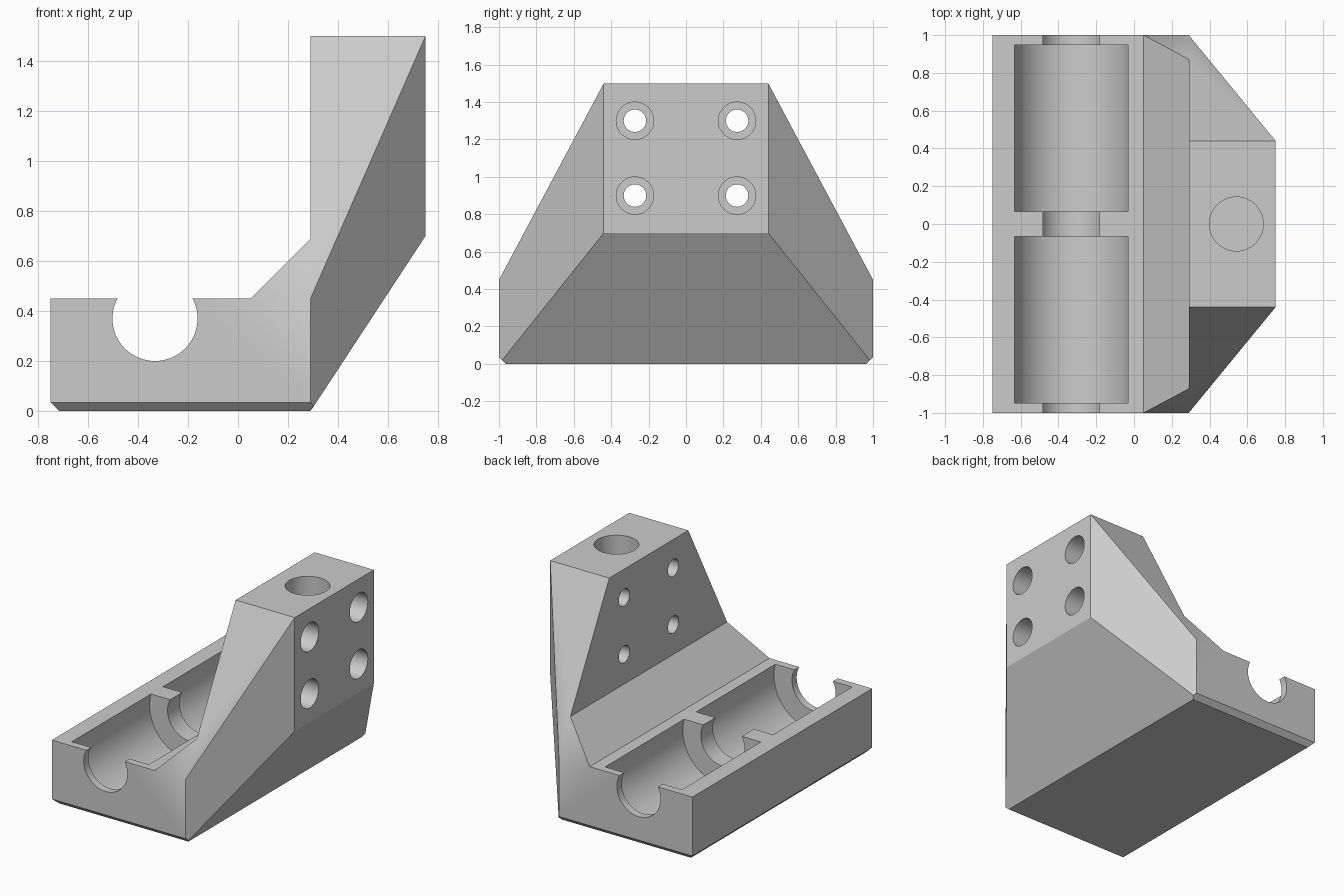
import bpy, bmesh, math
from mathutils import Vector

if "Cube" in bpy.data.objects:
    bpy.data.objects.remove(bpy.data.objects["Cube"], do_unlink=True)

grey = bpy.data.materials.new("plain grey")
grey.use_nodes = True
colour = (0.6, 0.6, 0.6, 1)
grey.diffuse_color = colour
grey.node_tree.nodes["Principled BSDF"].inputs["Base Color"].default_value = colour


def add_object(name, bm):
    mesh = bpy.data.meshes.new(name)
    bm.to_mesh(mesh)
    bm.free()
    mesh.materials.append(grey)
    obj = bpy.data.objects.new(name, mesh)
    bpy.context.collection.objects.link(obj)
    return obj


# Bracket body: outline points (x, half width, z), mirrored across y
outline = [
    (-.715, .965, 0), (.29, .965, 0), (.303, .984, .019),
    (.75, .44, .7), (.75, .44, 1.5), (.29, .44, 1.5),
    (.29, .872, .69), (.05, 1, .45), (-.75, 1, .45), (-.75, 1, .035),
    (.29, 1, .035), (.29, 1, .45),
]
# Strips run across the body, sides are repeated at both ends
strips = [(0, 1), (1, 2, 3), (3, 4), (4, 5), (5, 6), (6, 7), (7, 8), (8, 9), (9, 0)]
sides = [(0, 1, 2, 10, 9), (9, 10, 11, 7, 8), (10, 2, 3, 4, 11), (11, 4, 5, 6, 7)]

bm = bmesh.new()
near = [bm.verts.new((x, -y, z)) for x, y, z in outline]
far = [bm.verts.new((x, y, z)) for x, y, z in outline]
for strip in strips:
    bm.faces.new([near[i] for i in strip] + [far[i] for i in reversed(strip)])
for side in sides:
    for row in (near, far):
        bm.faces.new([row[i] for i in side])
bmesh.ops.recalc_face_normals(bm, faces=bm.faces[:])
body = add_object("bracket_body", bm)


def drill(start, end, radius, sides=64):
    """Cut a round hole from start to end out of the body."""
    start, end = Vector(start), Vector(end)
    axis = end - start
    bm = bmesh.new()
    bmesh.ops.create_cone(bm, cap_ends=True, segments=sides, radius1=radius,
                          radius2=radius, depth=axis.length)
    turn = axis.to_track_quat('Z', 'Y').to_matrix().to_4x4()
    bmesh.ops.transform(bm, matrix=turn, verts=bm.verts[:])
    bmesh.ops.translate(bm, vec=(start + end) / 2, verts=bm.verts[:])
    cutter = add_object("hole_cutter", bm)
    cutter.hide_render = True
    cut = body.modifiers.new("hole", 'BOOLEAN')
    cut.operation = 'DIFFERENCE'
    cut.solver = 'EXACT'
    cut.object = cutter
    bpy.ops.object.modifier_apply(modifier=cut.name)
    bpy.data.objects.remove(cutter, do_unlink=True)


bpy.context.view_layer.objects.active = body
body.select_set(True)

# Rod channel along the base, with two wider bearing pockets
cx, cz = -.332, .37
drill((cx, -1.2, cz), (cx, 1.2, cz), .17)
for s in (-1, 1):
    drill((cx, s * .067, cz), (cx, s * .947, cz), .31, 96)

# Four counterbored screw holes through the upright
for y in (-.273, .273):
    for z in (.9, 1.3):
        drill((.2, y, z), (.9, y, z), .06, 48)
        drill((.43, y, z), (.9, y, z), .1, 48)

# Blind socket in the top
drill((.542, 0, .7), (.542, 0, 1.7), .143)

bpy.ops.object.shade_smooth_by_angle(angle=math.radians(30))
